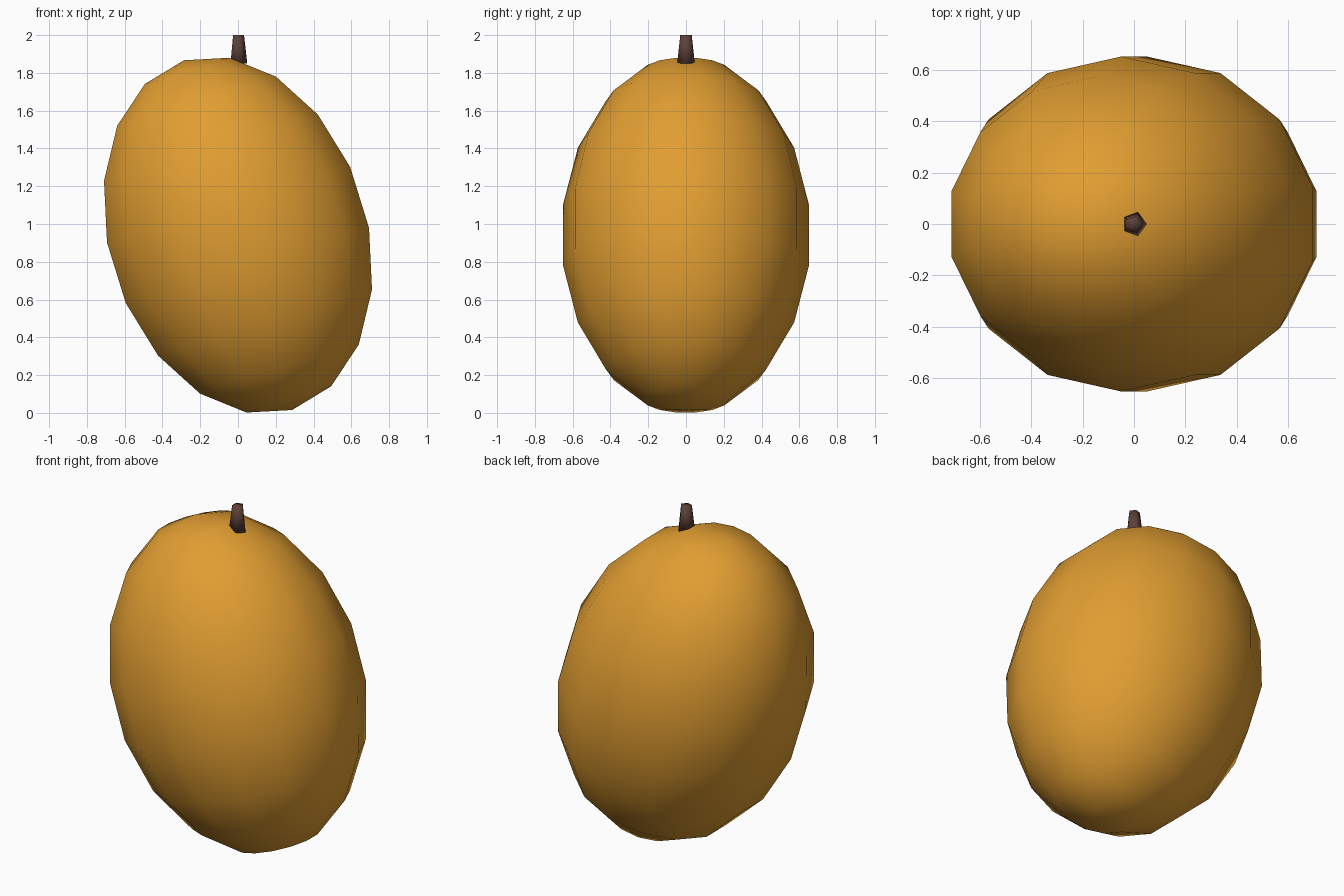
import bpy
import math

if "Cube" in bpy.data.objects:
    bpy.data.objects.remove(bpy.data.objects["Cube"])


def material(name, color):
    mat = bpy.data.materials.new(name)
    mat.diffuse_color = (*color, 1.0)
    mat.use_nodes = True
    mat.node_tree.nodes["Principled BSDF"].inputs["Base Color"].default_value = mat.diffuse_color
    return mat


def finish(name, mat):
    obj = bpy.context.object
    obj.name = name
    obj.data.materials.append(mat)
    bpy.ops.object.shade_smooth()
    return obj


golden = material("golden_orange", (0.75, 0.34, 0.031))
brown = material("stem_brown", (0.110, 0.051, 0.038))

# Fruit body: low-poly ellipsoid leaning to the left
bpy.ops.mesh.primitive_uv_sphere_add(segments=14, ring_count=9, radius=1)
fruit = finish("fruit_body", golden)
fruit.scale = (0.702, 0.661, 0.969)
fruit.rotation_euler = (0, -0.3, 0)
fruit.location = (0, 0, 0.941)

# Stem: short tapered five-sided peg with one corner facing +x
bpy.ops.mesh.primitive_cone_add(vertices=5, radius1=0.049, radius2=0.032, depth=0.15)
stem = finish("stem", brown)
corner = max(stem.data.vertices, key=lambda v: v.co.xy.length).co
stem.rotation_euler = (0, 0, -math.atan2(corner.y, corner.x))
stem.location = (0, 0, 1.925)
